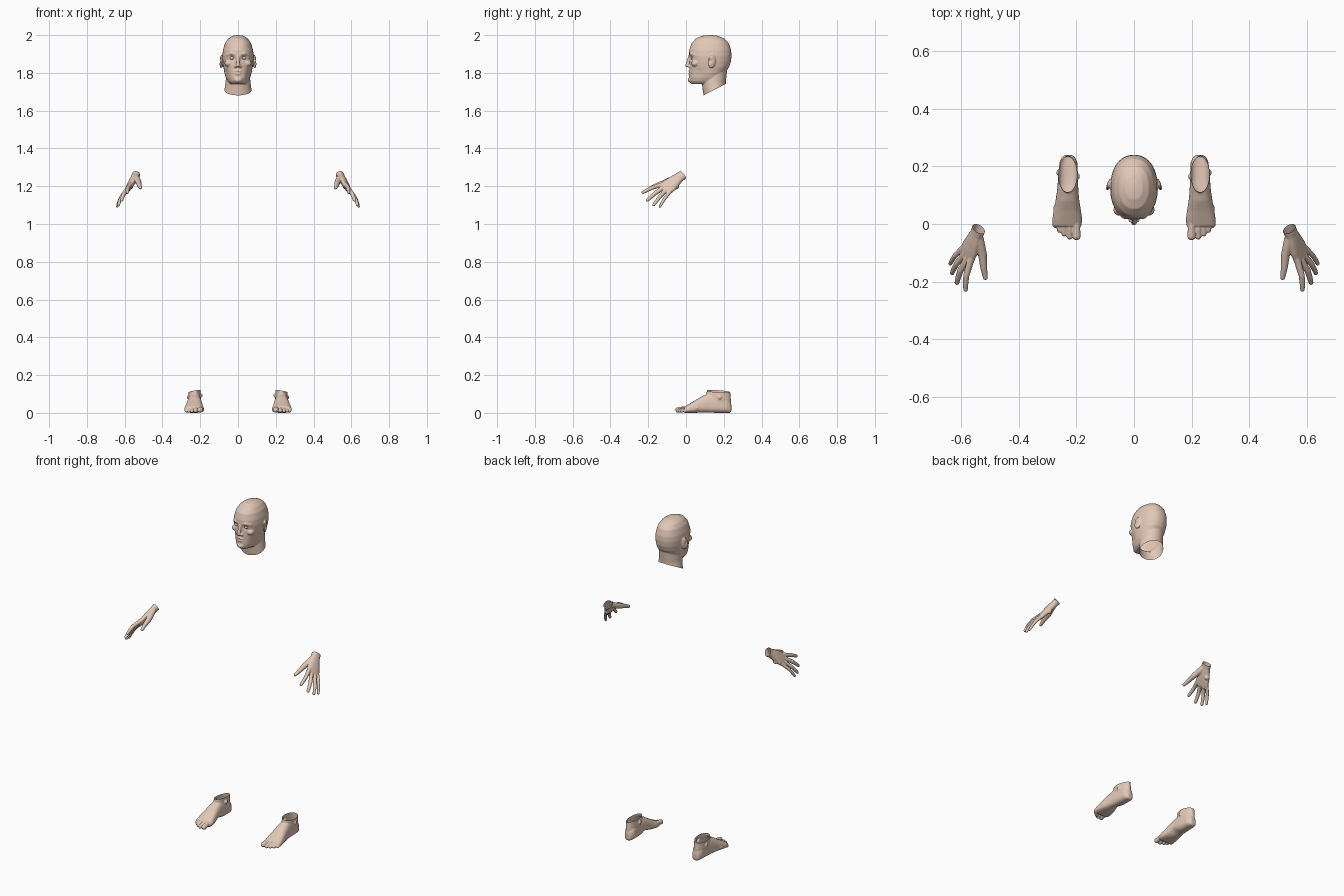
import bpy, bmesh
from math import pi, sin, cos, exp
from mathutils import Vector as V, Matrix

if "Cube" in bpy.data.objects:
    bpy.data.objects.remove(bpy.data.objects["Cube"])

skin = bpy.data.materials.new("skin")
skin.diffuse_color = (0.76, 0.58, 0.47, 1)
skin.use_nodes = True
skin.node_tree.nodes["Principled BSDF"].inputs["Base Color"].default_value = skin.diffuse_color


def loft(bm, rings):
    rows = [[bm.verts.new(p) for p in r] for r in rings]
    n = len(rows[0])
    for a, b in zip(rows, rows[1:]):
        for i in range(n):
            bm.faces.new((a[i], a[(i + 1) % n], b[(i + 1) % n], b[i]))
    bm.faces.new(rows[0][::-1])
    bm.faces.new(rows[-1])


def sp(c, e):
    return abs(c) ** (2 / e) * (1 if c >= 0 else -1)


def oval(c, u, v, ru, rv_plus, rv_minus, e=2.0, n=40):
    """Closed oval whose two halves along v may differ."""
    out = []
    for i in range(n):
        a, b = sp(cos(2 * pi * i / n), e), sp(sin(2 * pi * i / n), e)
        out.append(c + u * (ru * a) + v * (b * (rv_plus if b > 0 else rv_minus)))
    return out


def ball(bm, c, r, rot=Matrix()):
    r = V((r, r, r)) if isinstance(r, (int, float)) else V(r)
    bmesh.ops.create_uvsphere(bm, u_segments=24, v_segments=14, radius=1,
                              matrix=Matrix.Translation(c) @ rot @ Matrix.Diagonal((*r, 1)))


def limb(bm, pts, radii):
    """Rounded chain of tapered segments."""
    for p, r in zip(pts, radii):
        ball(bm, p, r)
    for p, q, r1, r2 in zip(pts, pts[1:], radii, radii[1:]):
        d = V(q) - V(p)
        m = Matrix.Translation((V(p) + V(q)) / 2) @ d.to_track_quat('Z', 'Y').to_matrix().to_4x4()
        bmesh.ops.create_cone(bm, cap_ends=True, segments=20, radius1=r1, radius2=r2,
                              depth=d.length, matrix=m)


def finish(bm, name, voxel, smooth, pushes, cut_co, cut_no, mirror=None):
    """Fuse the forms, sculpt them, slice the open end, optionally mirror."""
    bmesh.ops.recalc_face_normals(bm, faces=bm.faces[:])
    me = bpy.data.meshes.new(name)
    bm.to_mesh(me)
    ob = bpy.data.objects.new(name, me)
    bpy.context.collection.objects.link(ob)
    rm = ob.modifiers.new("fuse", 'REMESH')
    rm.mode, rm.voxel_size = 'VOXEL', voxel
    sm = ob.modifiers.new("soften", 'SMOOTH')
    sm.factor, sm.iterations = 0.5, smooth
    dg = bpy.context.evaluated_depsgraph_get()
    new = bpy.data.meshes.new_from_object(ob.evaluated_get(dg))
    ob.modifiers.clear()
    ob.data = new
    bm.clear()
    bm.from_mesh(new)
    for c, r, vec in pushes:
        c, vec = V(c), V(vec)
        for v in bm.verts:
            v.co += vec * exp(-((v.co - c).length / r) ** 2)
    bmesh.ops.bisect_plane(bm, geom=bm.verts[:] + bm.edges[:] + bm.faces[:], plane_co=cut_co,
                           plane_no=cut_no, clear_outer=True)
    for f in bm.faces:
        f.smooth = True
    bm.to_mesh(new)
    bm.free()
    new.materials.clear()
    new.materials.append(skin)
    if mirror:
        m2 = new.copy()
        m2.transform(Matrix.Scale(-1, 4, (1, 0, 0)))
        m2.flip_normals()
        bpy.context.collection.objects.link(bpy.data.objects.new(mirror, m2))


X, Y, Z = V((1, 0, 0)), V((0, 1, 0)), V((0, 0, 1))

# Head: skull and jaw slices (z, front y, back y, half width)
bm = bmesh.new()
skull = [(2.0, .115, .14, .008), (1.996, .085, .17, .03), (1.982, .052, .203, .052),
         (1.957, .029, .227, .069), (1.92, .017, .239, .080), (1.89, .015, .241, .083),
         (1.86, .020, .238, .081), (1.83, .019, .228, .077), (1.80, .018, .205, .072),
         (1.775, .017, .175, .065), (1.755, .018, .155, .055), (1.742, .028, .135, .042)]
loft(bm, [oval(V((0, .125, z)), X, Y, w, b - .125, .125 - f, 2.2) for z, f, b, w in skull])
# Neck
neck = [(1.85, .09, .222, .058), (1.80, .086, .216, .062), (1.75, .083, .211, .066),
        (1.70, .09, .213, .073), (1.65, .098, .22, .08)]
loft(bm, [oval(V((0, (f + b) / 2, z)), X, Y, w, (b - f) / 2, (b - f) / 2) for z, f, b, w in neck])
# Nose, lips, chin
limb(bm, [(0, .021, 1.888), (0, .012, 1.86), (0, .007, 1.840)], [.009, .009, .011])
ball(bm, (0, .026, 1.809), (.023, .014, .007))
ball(bm, (0, .026, 1.795), (.020, .014, .0075))
ball(bm, (0, .028, 1.763), (.024, .018, .016))
for s in (-1, 1):
    # Nostril wing, eyeball, cheekbone, brow and ear
    ball(bm, (s * .0125, .018, 1.835), (.008, .012, .008))
    ball(bm, (s * .048, .05, 1.85), (.024, .022, .018))
    limb(bm, [(s * .012, .024, 1.897), (s * .034, .027, 1.902), (s * .055, .046, 1.896)],
         [.009, .010, .008])
    tilt = Matrix.Rotation(s * .35, 4, 'Z') @ Matrix.Rotation(-.15, 4, 'X')
    ball(bm, (s * .088, .137, 1.860), (.007, .021, .036), tilt)
pushes = [((0, .01, 1.802), .006, (0, .003, 0))]
for s in (-1, 1):
    pushes += [((s * .031, .022, 1.880), .014, (0, .011, 0)),
               ((s * .096, .130, 1.864), .010, (-s * .006, 0, 0)),
               ((s * .07, .06, 1.80), .03, (-s * .005, 0, 0)),
               ((s * .007, .010, 1.828), .004, (0, 0, .004))]
finish(bm, "head", .003, 5, pushes, (0, .095, 1.682), (0, .46, -.89))
for s, side in ((1, "left"), (-1, "right")):
    bm = bmesh.new()
    ball(bm, (s * .031, .0375, 1.879), (.0135, .0115, .0095))
    for f in bm.faces:
        f.smooth = True
    me = bpy.data.meshes.new(side + "_eye")
    bm.to_mesh(me)
    bm.free()
    me.materials.append(skin)
    bpy.context.collection.objects.link(bpy.data.objects.new(side + "_eye", me))

# Hand frame: along the fingers (d), index to little finger (s), back of hand (n)
W = V((.54, -.017, 1.26))
d = (V((.617, -.212, 1.12)) - W).normalized()
s = V((.06, .10, -.08))
s = (s - d * s.dot(d)).normalized()
n = d.cross(s)


def H(t, a, b=0):
    return W + d * t + s * a + n * b


bm = bmesh.new()
palm = [(-.03, 0, .027, .022), (0, 0, .026, .021), (.025, 0, .027, .019), (.055, .002, .034, .019),
        (.09, .005, .041, .017), (.12, .006, .042, .014), (.14, .006, .037, .010)]
loft(bm, [oval(H(t, a), s, n, w, h, h, 2.3) for t, a, w, h in palm])
# Fingers: base (t, s), tip position, radius
fingers = [(.128, -.026, (.587, -.231, 1.165), .0105), (.134, -.004, (.617, -.207, 1.124), .0108),
           (.129, .018, (.634, -.174, 1.099), .0100), (.117, .038, (.640, -.141, 1.091), .0088)]
for t, a, tip, r in fingers:
    base, tip = H(t - .02, a * .9, 0), V(tip) - d * .004
    k = H(t, a, .003)
    limb(bm, [base, k, k.lerp(tip, .48) + n * .007, k.lerp(tip, .78) + n * .004, tip],
         [r * 1.1, r * 1.15, r * 1.02, r * .92, r * .78])
# Thumb
tip = V((.517, -.186, 1.192))
k = H(.035, -.014, -.006)
limb(bm, [k, k.lerp(tip, .42) - n * .004, k.lerp(tip, .74), tip], [.017, .0155, .012, .0088])
ball(bm, H(.07, .03, -.007), .015)
finish(bm, "left_hand", .0025, 4, [], W, -d, "right_hand")

# Foot: slices from heel to ball (y, centre x, half width, height)
bm = bmesh.new()
foot = [(.240, .228, .012, .045), (.234, .228, .022, .062), (.215, .228, .031, .085),
        (.17, .229, .034, .105), (.12, .230, .037, .104), (.08, .231, .042, .086),
        (.045, .232, .048, .064), (.015, .232, .052, .047), (-.008, .233, .050, .034)]
loft(bm, [oval(V((x, y, h * .35)), X, Z, w, h * .65, h * .35 - (.010 if y > .238 else 0), 2.5)
          for y, x, w, h in foot])
# Ankle
ankle = [(.03, .10, .238, .030), (.07, .10, .238, .033), (.10, .108, .235, .032), (.15, .115, .232, .031)]
loft(bm, [oval(V((.230, (a + b) / 2, z)), X, Y, w, (b - a) / 2, (b - a) / 2) for z, a, b, w in ankle])
ball(bm, (.202, .165, .092), .014)
ball(bm, (.256, .178, .082), .014)
# Toes: root x, tip x, tip y, radius
for x0, x1, y, r in [(.203, .200, -.042, .0145), (.226, .224, -.044, .0100), (.244, .243, -.034, .0095),
                     (.259, .259, -.022, .0090), (.272, .273, -.006, .0088)]:
    limb(bm, [(x0, y + .065, .026), (x1, y + .028, .021), (x1, y, r + .001)], [r * .95, r * .9, r])
finish(bm, "left_foot", .0028, 5, [((.195, .10, 0), .035, (.004, 0, .012))],
       (.230, .175, .114), (.18, .07, 1), "right_foot")
